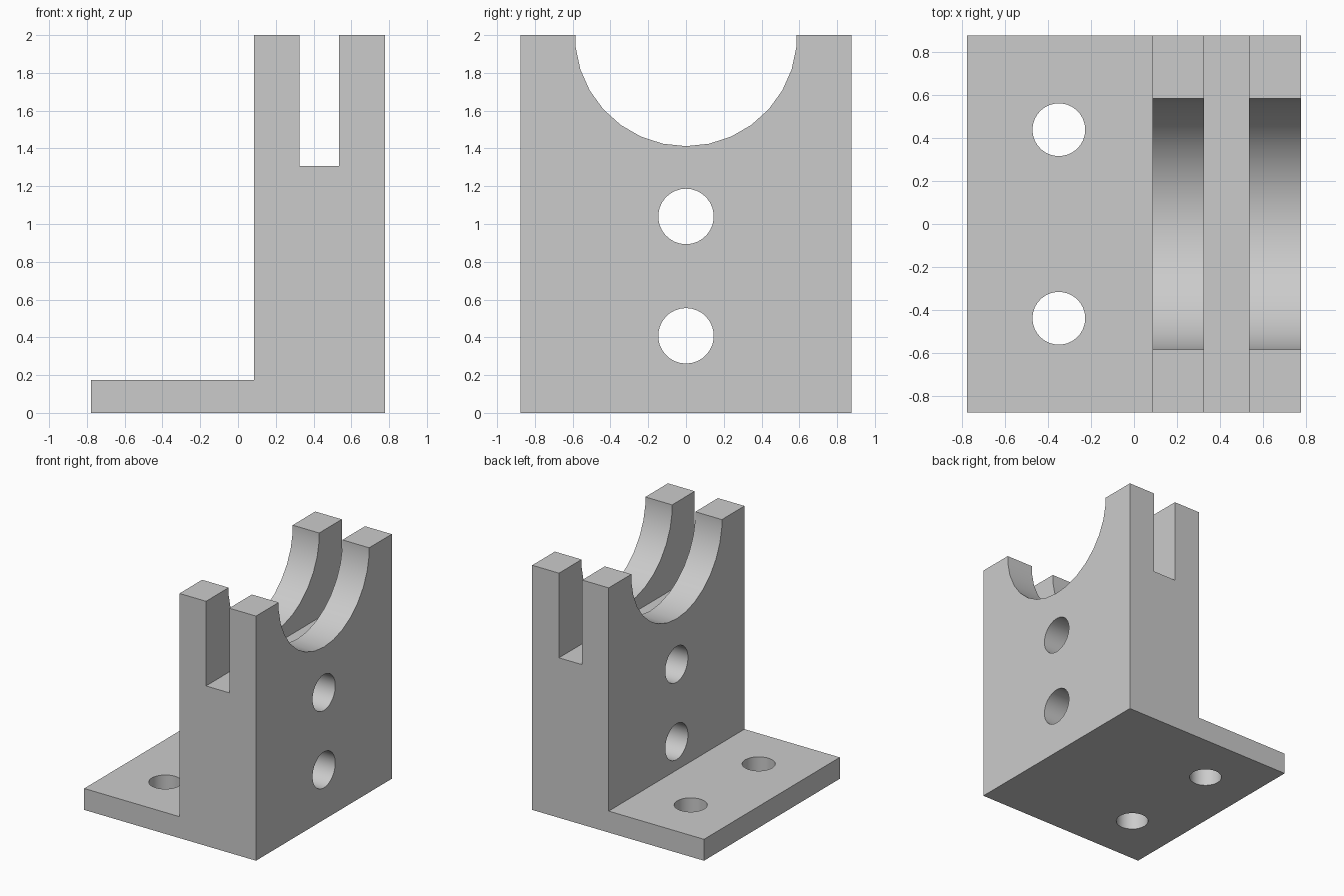
import bpy, bmesh
from math import radians, pi
from mathutils import Matrix

old = bpy.data.objects.get("Cube")
if old:
    bpy.data.objects.remove(old, do_unlink=True)

HALF_X, HALF_Y, TOP = 0.777, 0.877, 2.0
BASE_TOP, WALL_X = 0.175, 0.085
SLOT_L, SLOT_R, SLOT_Z = 0.325, 0.535, 1.308

# Single plain finish
grey = bpy.data.materials.new("plain_grey")
grey.use_nodes = True
colour = (0.6, 0.6, 0.6, 1)
grey.diffuse_color = colour
grey.node_tree.nodes["Principled BSDF"].inputs["Base Color"].default_value = colour


def make_object(name, bm):
    bmesh.ops.recalc_face_normals(bm, faces=bm.faces)
    mesh = bpy.data.meshes.new(name)
    bm.to_mesh(mesh)
    bm.free()
    mesh.materials.append(grey)
    obj = bpy.data.objects.new(name, mesh)
    bpy.context.collection.objects.link(obj)
    return obj


def cut_cylinder(target, axis, centre, radius, length, sides):
    """Cut a round opening along x or z, with a corner at its lowest point."""
    bm = bmesh.new()
    bmesh.ops.create_cone(bm, cap_ends=True, segments=sides,
                          radius1=radius, radius2=radius, depth=length)
    # Start with a corner on +x, so turning about y puts it at the bottom
    start = max(bm.verts, key=lambda v: v.co.x).co
    bmesh.ops.rotate(bm, verts=bm.verts,
                     matrix=Matrix.Rotation(-math_angle(start), 3, 'Z'))
    if axis == 'X':
        bmesh.ops.rotate(bm, verts=bm.verts, matrix=Matrix.Rotation(pi / 2, 3, 'Y'))
    bmesh.ops.translate(bm, verts=bm.verts, vec=centre)
    cutter = make_object("cutter", bm)
    cutter.hide_render = True
    mod = target.modifiers.new("opening", 'BOOLEAN')
    mod.operation = 'DIFFERENCE'
    mod.solver = 'EXACT'
    mod.object = cutter
    bpy.context.view_layer.objects.active = target
    bpy.ops.object.modifier_apply(modifier=mod.name)
    bpy.data.objects.remove(cutter, do_unlink=True)


def math_angle(co):
    return co.xy.angle_signed((1, 0))


# Bracket body: foot plate and slotted upright as one extruded profile
profile = [(-HALF_X, 0), (HALF_X, 0), (HALF_X, TOP), (SLOT_R, TOP),
           (SLOT_R, SLOT_Z), (SLOT_L, SLOT_Z), (SLOT_L, TOP), (WALL_X, TOP),
           (WALL_X, BASE_TOP), (-HALF_X, BASE_TOP)]
bm = bmesh.new()
face = bm.faces.new([bm.verts.new((x, -HALF_Y, z)) for x, z in profile])
swept = bmesh.ops.extrude_face_region(bm, geom=[face], use_keep_orig=True)
bmesh.ops.translate(bm, vec=(0, 2 * HALF_Y, 0),
                    verts=[g for g in swept["geom"] if isinstance(g, bmesh.types.BMVert)])
bracket = make_object("saddle_bracket", bm)

# Half-round saddle across both upright cheeks
mid_x = (WALL_X + HALF_X) / 2
cut_cylinder(bracket, 'X', (mid_x, 0, TOP), 0.588, 1.0, 30)

# Two cross holes through the upright
for z in (0.408, 1.04):
    cut_cylinder(bracket, 'X', (mid_x, 0, z), 0.147, 1.0, 30)

# Two mounting holes through the foot plate
for y in (-0.439, 0.439):
    cut_cylinder(bracket, 'Z', (-0.35, y, BASE_TOP / 2), 0.123, 0.5, 30)

# Smooth round walls, crisp edges
bpy.ops.object.select_all(action='DESELECT')
bracket.select_set(True)
bpy.context.view_layer.objects.active = bracket
bpy.ops.object.shade_smooth_by_angle(angle=radians(30))
